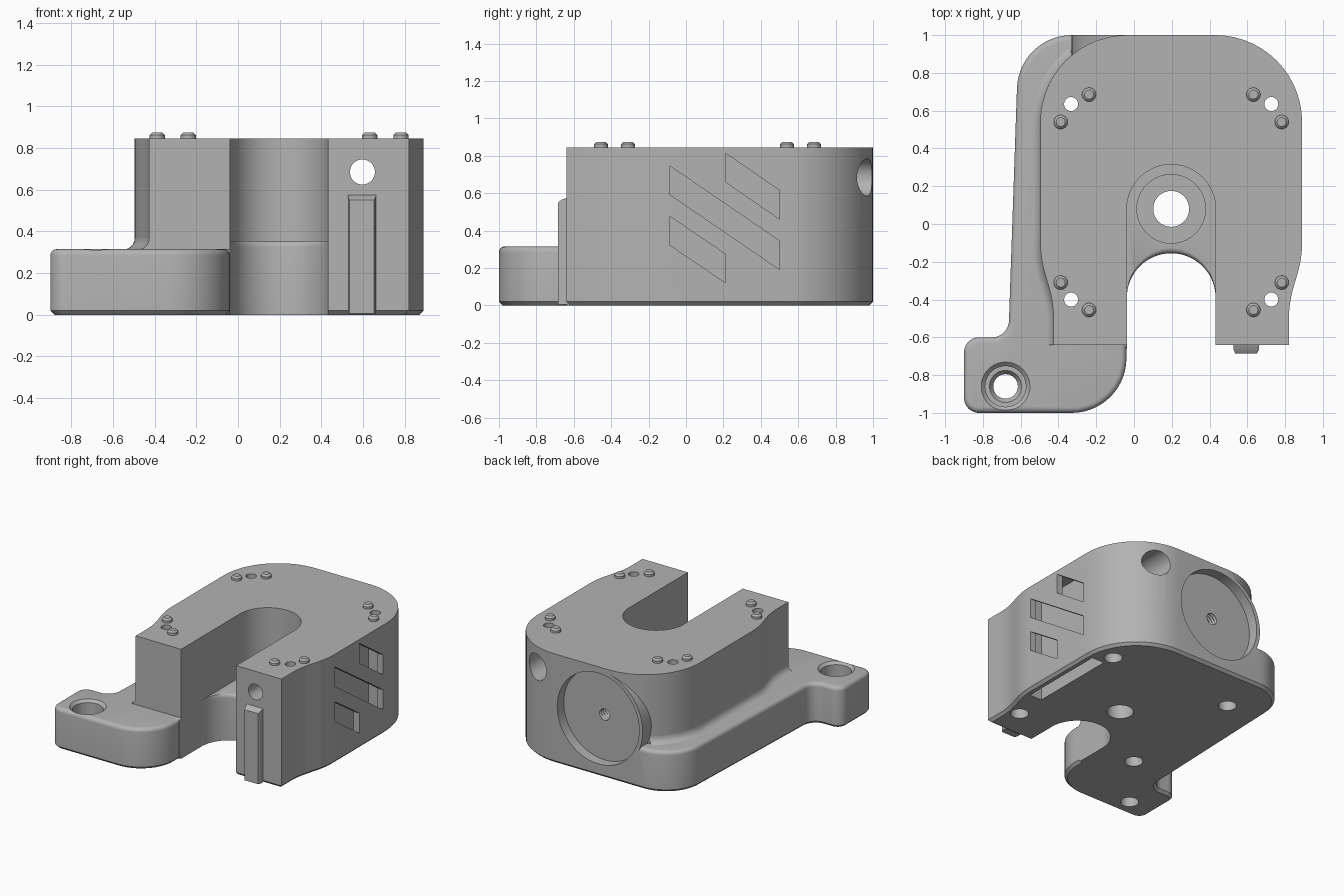
import bpy, bmesh, math
from mathutils import Vector

if "Cube" in bpy.data.objects:
    bpy.data.objects.remove(bpy.data.objects["Cube"], do_unlink=True)

grey = bpy.data.materials.new("plain grey")
grey.use_nodes = True
GREY = (0.45, 0.45, 0.45, 1)
grey.diffuse_color = GREY
grey.node_tree.nodes["Principled BSDF"].inputs["Base Color"].default_value = GREY


def loft(name, rings):
    """Closed solid through a list of equal-length point rings, with end caps."""
    bm = bmesh.new()
    loops = [[bm.verts.new(p) for p in ring] for ring in rings]
    n = len(loops[0])
    for a, b in zip(loops, loops[1:]):
        for i in range(n):
            j = (i + 1) % n
            bm.faces.new((a[i], a[j], b[j], b[i]))
    bm.faces.new(loops[0])
    bm.faces.new(loops[-1])
    bmesh.ops.recalc_face_normals(bm, faces=bm.faces)
    mesh = bpy.data.meshes.new(name)
    bm.to_mesh(mesh)
    bm.free()
    mesh.materials.append(grey)
    ob = bpy.data.objects.new(name, mesh)
    bpy.context.collection.objects.link(ob)
    return ob


def rounded(corners, seg=14):
    """Polygon from (x, y, radius) corners."""
    pts = []
    for i, (x, y, r) in enumerate(corners):
        p = Vector((x, y))
        if r == 0:
            pts.append(p)
            continue
        a = (Vector(corners[i - 1][:2]) - p).normalized()
        b = (Vector(corners[(i + 1) % len(corners)][:2]) - p).normalized()
        half = a.angle(b) / 2
        centre = p + (a + b).normalized() * (r / math.sin(half))
        start, end = p + a * (r / math.tan(half)) - centre, p + b * (r / math.tan(half)) - centre
        total = start.angle(end)
        for k in range(seg + 1):
            t = k / seg
            pts.append(centre + (start * math.sin((1 - t) * total) + end * math.sin(t * total)) / math.sin(total))
    return pts


def inset(pts, d):
    """Offset a counter-clockwise outline inward by d."""
    out = []
    for i, p in enumerate(pts):
        e, f = (p - pts[i - 1]).normalized(), (pts[(i + 1) % len(pts)] - p).normalized()
        n, m = Vector((-e.y, e.x)), Vector((-f.y, f.x))
        out.append(p + (n + m) * (d / (1 + n.dot(m))))
    return out


def prism(name, pts, levels):
    """Stack of an outline at (height, inset) levels."""
    return loft(name, [[(p.x, p.y, z) for p in inset(pts, d)] for z, d in levels])


def lathe(name, profile, at, axis="Z", seg=40):
    """Turned solid from (radius, position) pairs, along Z at (x, y) or along Y at (x, z)."""
    rings = []
    for r, h in profile:
        ring = []
        for k in range(seg):
            a = 2 * math.pi * k / seg
            u, v = at[0] + r * math.cos(a), at[1] + r * math.sin(a)
            ring.append((u, v, h) if axis == "Z" else (u, h, v))
        rings.append(ring)
    return loft(name, rings)


def box(name, x, y, z):
    return loft(name, [[(x[0], y[0], h), (x[1], y[0], h), (x[1], y[1], h), (x[0], y[1], h)] for h in z])


def combine(target, tool, operation):
    tool.hide_render = True
    mod = target.modifiers.new("cut", "BOOLEAN")
    mod.object, mod.operation, mod.solver = tool, operation, "EXACT"
    bpy.ops.object.select_all(action="DESELECT")
    bpy.context.view_layer.objects.active = target
    target.select_set(True)
    bpy.ops.object.modifier_apply(modifier=mod.name)
    bpy.data.objects.remove(tool, do_unlink=True)


CX = 0.197      # symmetry line of the tall housing
TOP = 0.845

# Tall housing with rounded back corners and a narrowed front
side = [(0.623, -0.64, 0), (0.623, -0.42, 0.6), (0.693, -0.18, 0.6), (0.693, 1.0, 0.46)]
outline = rounded([(CX + x, y, r) for x, y, r in side] + [(CX - x, y, r) for x, y, r in reversed(side)])
housing = prism("housing", outline, [(0, 0.02), (0.02, 0), (TOP, 0)])

# Low mounting base with a foot at the front, rounded top edge
base_outline = rounded([(-0.9, -1, 0.08), (-0.04, -1, 0.29), (-0.04, -0.66, 0), (0.1, -0.6, 0),
                        (0.1, 1, 0), (-0.61, 1, 0.29), (-0.665, -0.6, 0.09), (-0.9, -0.6, 0.08)])
R = 0.03
edge = [(0.315 - R + R * math.sin(a), R - R * math.cos(a)) for a in (math.radians(18 * k) for k in range(6))]
base = prism("base", base_outline, [(0, 0.02), (0.02, 0)] + edge)
combine(housing, base, "UNION")

# Round boss at the back
DIAL = (0.05, 0.445)
combine(housing, lathe("boss", [(0.38, 0.5), (0.38, 1.0)], DIAL, "Y", 72), "UNION")

# Cutters
cutters = []
ARC = [math.pi * k / 32 for k in range(33)]


def slot_ring(z, y, d=0.0):
    """U-shaped ring open to the front; d lengthens the round end."""
    arc = [(CX + 0.235 * math.cos(a), y + (0.235 + d) * math.sin(a), z) for a in ARC]
    return arc + [(CX - 0.235, -1.3, z), (CX + 0.235, -1.3, z)]


FLOOR = 0.355
cutters.append(loft("upper_slot", [slot_ring(FLOOR, 0.08), slot_ring(1.0, 0.08)]))
lip = [(FLOOR - R + R * math.sin(a), R - R * math.cos(a)) for a in (math.radians(18 * k) for k in range(6))]
cutters.append(loft("lower_slot", [slot_ring(-0.1, -0.39)] + [slot_ring(z, -0.39, d) for z, d in lip]
                    + [slot_ring(0.4, -0.39, R)]))
# Bearing seat and shaft hole in the slot floor
cutters.append(lathe("seat_cut", [(0.095, -0.1), (0.095, 0.3), (0.182, 0.3), (0.182, 0.4)], (CX, 0.08)))
# Counterbored hole in the foot
cutters.append(lathe("foot_hole", [(0.065, -0.1), (0.065, 0.17), (0.085, 0.2), (0.108, 0.2),
                                   (0.108, 0.295), (0.13, 0.316), (0.13, 0.4)], (-0.68, -0.86)))
# Four vertical screw holes
for x in (-0.53, 0.53):
    for y in (-0.4, 0.635):
        cutters.append(lathe("screw_hole", [(0.065, -0.1), (0.065, 0.2), (0.037, 0.2), (0.037, 1)], (CX + x, y), seg=28))
# Long horizontal bore, wider at the back
cutters.append(lathe("long_bore", [(0.06, -0.9), (0.06, 0.6), (0.1, 0.6), (0.1, 1.2)], (0.597, 0.685), "Y"))
# Round recess at the back and its threaded hole
cutters.append(lathe("dial_recess", [(0.35, 0.92), (0.35, 1.2)], DIAL, "Y", 72))
thread = [(0.05 if k % 2 else 0.04, 0.7 + 0.0125 * k) for k in range(20)]
cutters.append(lathe("threaded_hole", thread, DIAL, "Y", 24))
# Pocket open at the bottom, and slanted vents into it
cutters.append(box("pocket", (0.735, 0.84), (-0.15, 0.54), (-0.1, 0.82)))
for y0, y1, top0, top1 in ((0.21, 0.5, 0.815, 0.615), (-0.085, 0.5, 0.745, 0.345), (-0.085, 0.21, 0.475, 0.275)):
    cutters.append(loft("vent", [[(x, y0, top0), (x, y0, top0 - 0.153), (x, y1, top1 - 0.153), (x, y1, top1)]
                                 for x in (0.76, 1.0)]))
for c in cutters:
    combine(housing, c, "DIFFERENCE")

# Concave fillet where the housing meets the base on the left
F, Z = 0.055, 0.313
path = [p for p in outline if p.x < -0.29]
path.sort(key=lambda p: p.y)
rings = []
for i, p in enumerate(path):
    t = (path[min(i + 1, len(path) - 1)] - path[max(i - 1, 0)]).normalized()
    n = Vector((-t.y, t.x))
    section = [(-0.02, Z - 0.05), (F, Z - 0.05)]
    section += [(F - F * math.sin(a), Z + F - F * math.cos(a)) for a in (math.radians(15 * k) for k in range(7))]
    section.append((-0.02, Z + F))
    rings.append([(p.x + n.x * d, p.y + (n.y * d if i else 0), z) for d, z in section])
parts = [housing, loft("base_fillet", rings)]

# Key rail on the front of the right arm, bevelled at its top and sides
parts.append(loft("front_key", [
    [(0.527, -0.63, 0.005), (0.661, -0.63, 0.005), (0.661, -0.63, 0.578), (0.527, -0.63, 0.578)],
    [(0.527, -0.665, 0.005), (0.661, -0.665, 0.005), (0.661, -0.665, 0.565), (0.527, -0.665, 0.565)],
    [(0.536, -0.685, 0.005), (0.652, -0.685, 0.005), (0.652, -0.685, 0.55), (0.536, -0.685, 0.55)]]))

# Eight locating pegs on top
for sx in (-1, 1):
    for x, y in ((0.585, 0.54), (0.435, 0.685), (0.585, -0.31), (0.435, -0.455)):
        parts.append(lathe("peg", [(0.037, TOP - 0.02), (0.037, 0.862), (0.024, 0.875)], (CX + sx * x, y), seg=24))

bpy.ops.object.select_all(action="DESELECT")
for ob in parts:
    ob.select_set(True)
bpy.context.view_layer.objects.active = housing
bpy.ops.object.shade_smooth_by_angle(angle=math.radians(30))
